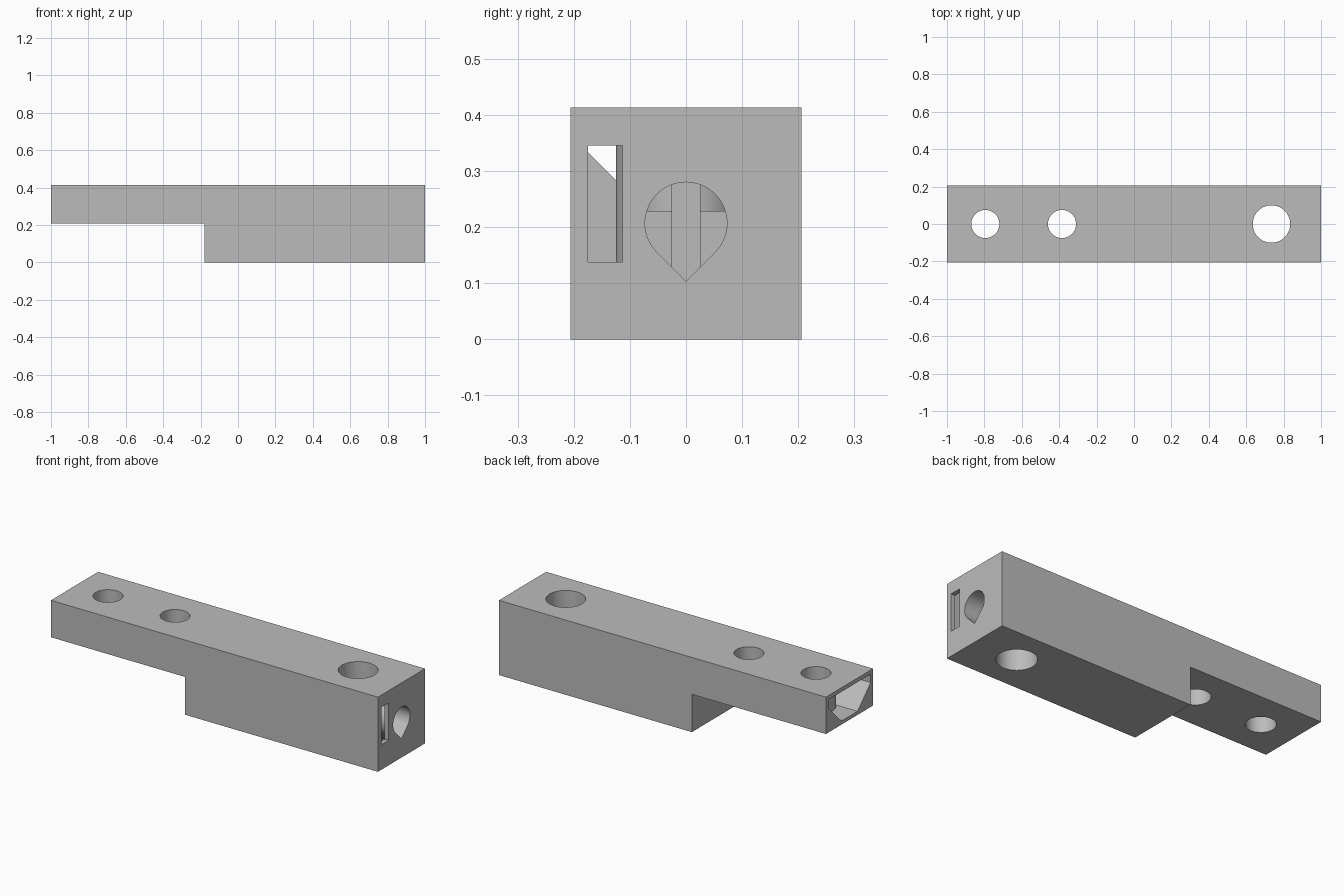
import bpy
import bmesh
import math
from mathutils import Vector

default_cube = bpy.data.objects.get("Cube")
if default_cube:
    bpy.data.objects.remove(default_cube, do_unlink=True)

grey = bpy.data.materials.new("light_grey")
grey.use_nodes = True
colour = (0.5, 0.5, 0.5, 1)
grey.diffuse_color = colour
grey.node_tree.nodes["Principled BSDF"].inputs["Base Color"].default_value = colour


def prism(name, profile, axis, start, end):
    """Extrude a closed 2D profile along the given axis."""
    def place(a, b, t):
        return {"x": (t, a, b), "y": (a, t, b), "z": (a, b, t)}[axis]
    bm = bmesh.new()
    face = bm.faces.new([bm.verts.new(place(a, b, start)) for a, b in profile])
    out = bmesh.ops.extrude_face_region(bm, geom=[face])
    shift = Vector(place(0, 0, end - start))
    for v in out["geom"]:
        if isinstance(v, bmesh.types.BMVert):
            v.co += shift
    bmesh.ops.recalc_face_normals(bm, faces=bm.faces)
    mesh = bpy.data.meshes.new(name)
    bm.to_mesh(mesh)
    bm.free()
    mesh.materials.append(grey)
    obj = bpy.data.objects.new(name, mesh)
    bpy.context.collection.objects.link(obj)
    return obj


def circle(x, radius, n=64):
    return [(x + radius * math.cos(math.tau * i / n),
             radius * math.sin(math.tau * i / n)) for i in range(n)]


def teardrop(radius, z, n=48):
    arc = [math.radians(-45 + 270 * i / n) for i in range(n + 1)]
    points = [(radius * math.cos(a), z + radius * math.sin(a)) for a in arc]
    return points + [(0, z - radius * math.sqrt(2))]


def combine(target, tool, operation):
    mod = target.modifiers.new(operation, "BOOLEAN")
    mod.operation = operation
    mod.solver = "EXACT"
    mod.object = tool
    bpy.context.view_layer.objects.active = target
    bpy.ops.object.modifier_apply(modifier=mod.name)
    bpy.data.objects.remove(tool, do_unlink=True)


HALF, TOP, STEP_X, STEP_Z = 0.206, 0.413, -0.18, 0.209
INNER, CEILING = 0.185, 0.39


def channel(floor):
    """Cavity section with 45 degree lower corners."""
    low = INNER - 0.07
    return [(-0.07, floor), (0.07, floor), (INNER, floor + low),
            (INNER, CEILING), (-INNER, CEILING), (-INNER, floor + low)]


# Stepped outer body
body = prism("stepped_body", [(-1, STEP_Z), (STEP_X, STEP_Z), (STEP_X, 0),
                              (1, 0), (1, TOP), (-1, TOP)], "y", -HALF, HALF)

# Hollow interior, open at the thin end
combine(body, prism("deep_cavity", channel(0.022), "x", STEP_X + 0.022, 0.975), "DIFFERENCE")
combine(body, prism("thin_cavity", channel(0.229), "x", -1.1, -0.1), "DIFFERENCE")

# Central rib
combine(body, prism("rib", [(-0.795, 0.22), (-0.168, 0.22), (-0.168, 0.01),
                            (0.735, 0.01), (0.735, 0.4), (-0.795, 0.4)],
                    "y", -0.026, 0.026), "UNION")

# Posts around the vertical holes: x, hole radius, bottom
holes = [(-0.795, 0.075, 0.218), (-0.385, 0.075, 0.218), (0.735, 0.1, 0.012)]
for x, radius, bottom in holes:
    combine(body, prism("post", circle(x, radius + 0.025), "z", bottom, 0.402), "UNION")

# Sleeve around the pointed end hole
combine(body, prism("sleeve", teardrop(0.095, 0.207), "x", 0.735, 0.985), "UNION")

# Vertical holes, pointed end hole and side slot
for x, radius, bottom in holes:
    combine(body, prism("hole_cutter", circle(x, radius), "z", -0.1, 0.6), "DIFFERENCE")
combine(body, prism("pointed_cutter", teardrop(0.073, 0.207), "x", 0.56, 1.1), "DIFFERENCE")
combine(body, prism("slot_cutter", [(-0.175, 0.138), (-0.113, 0.138), (-0.113, 0.345),
                                    (-0.175, 0.345)], "x", 0.93, 1.1), "DIFFERENCE")

# Smooth bores with crisp edges
bpy.ops.object.select_all(action="DESELECT")
body.select_set(True)
bpy.context.view_layer.objects.active = body
bpy.ops.object.shade_smooth_by_angle(angle=math.radians(30))
